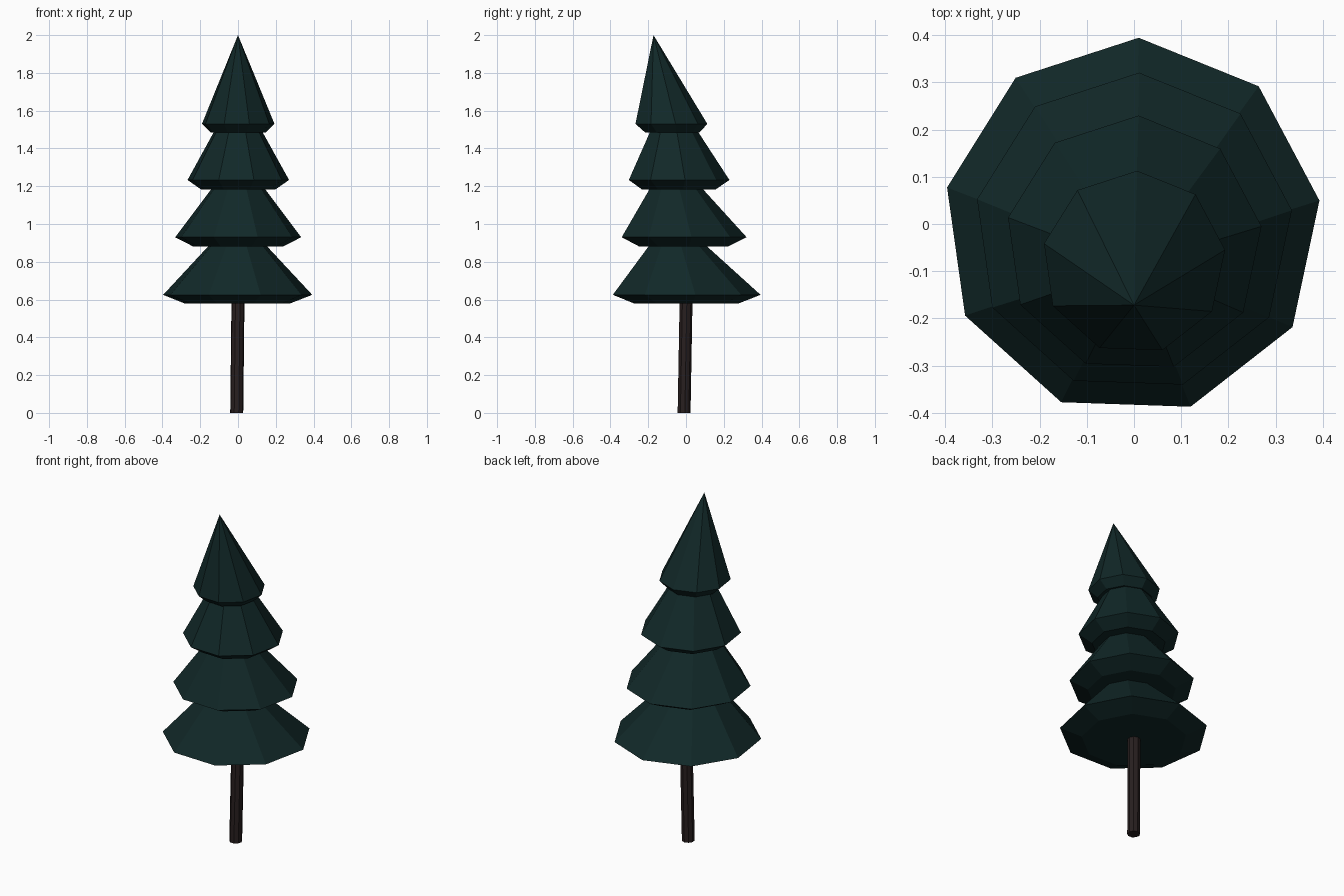
import bpy, bmesh, math

if "Cube" in bpy.data.objects:
    bpy.data.objects.remove(bpy.data.objects["Cube"])


def material(name, rgb):
    mat = bpy.data.materials.new(name)
    mat.diffuse_color = (*rgb, 1)
    mat.use_nodes = True
    mat.node_tree.nodes["Principled BSDF"].inputs["Base Color"].default_value = mat.diffuse_color
    return mat


def stacked_rings(name, rings, sides, start, mat, tip=None):
    """Join horizontal polygon rings (x, y, z, radius) into one closed faceted solid."""
    bm = bmesh.new()
    loops = []
    for x, y, z, r in rings:
        angles = [start + 2 * math.pi * i / sides for i in range(sides)]
        loops.append([bm.verts.new((x + r * math.cos(a), y + r * math.sin(a), z))
                      for a in angles])
    for low, high in zip(loops, loops[1:]):
        for i in range(sides):
            j = (i + 1) % sides
            bm.faces.new((low[i], low[j], high[j], high[i]))
    bm.faces.new(loops[0][::-1])
    if tip:
        point = bm.verts.new(tip)
        for i in range(sides):
            bm.faces.new((loops[-1][i], loops[-1][(i + 1) % sides], point))
    else:
        bm.faces.new(loops[-1])
    bmesh.ops.recalc_face_normals(bm, faces=bm.faces)
    mesh = bpy.data.meshes.new(name)
    bm.to_mesh(mesh)
    bm.free()
    mesh.materials.append(mat)
    obj = bpy.data.objects.new(name, mesh)
    bpy.context.collection.objects.link(obj)
    return obj


needle_green = material("dark needle green", (0.0055, 0.021, 0.021))
bark_brown = material("dark bark brown", (0.021, 0.0135, 0.0135))

# Foliage: each tier is an underside ring, a wide rim and a narrow neck,
# drifting towards the front as the tree leans
foliage = [
    (-0.005, -0.005, 0.58, 0.285), (-0.004, -0.006, 0.625, 0.401), (-0.003, -0.047, 0.88, 0.160),
    (-0.001, -0.018, 0.88, 0.240), (-0.001, -0.018, 0.93, 0.339), (0, -0.055, 1.183, 0.146),
    (0, -0.043, 1.183, 0.200), (0, -0.043, 1.233, 0.273), (0, -0.066, 1.485, 0.132),
    (0, -0.076, 1.485, 0.148), (0, -0.082, 1.53, 0.195),
]
stacked_rings("foliage", foliage, 9, math.radians(88), needle_green, tip=(0, -0.172, 2.0))

# Trunk: slim, slightly slanted post ending inside the lowest tier
stacked_rings("trunk", [(-0.007, -0.011, 0, 0.035), (0, 0, 0.62, 0.035)],
              9, math.radians(88), bark_brown)
